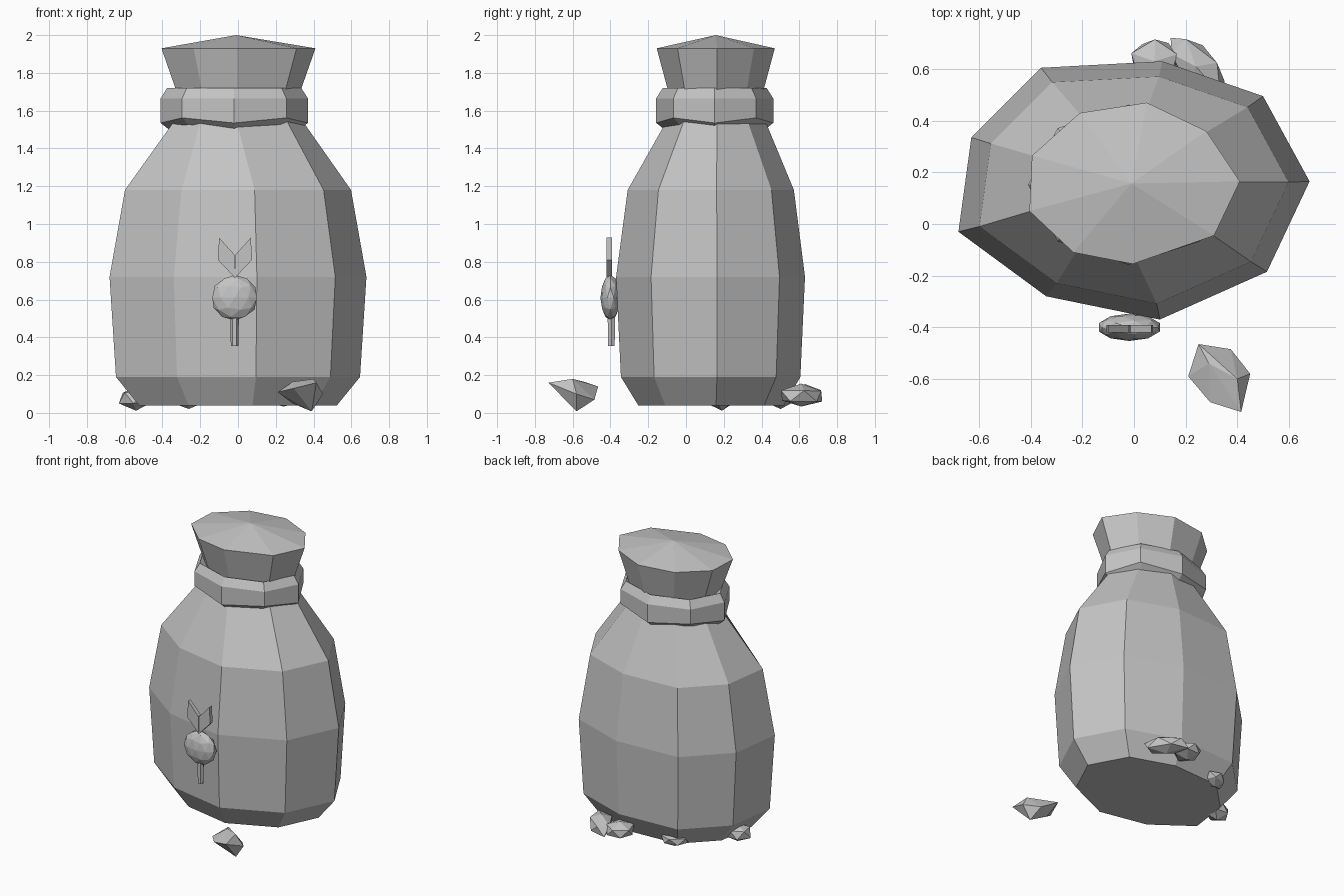
import bpy, bmesh, math, random
from mathutils import Vector

if "Cube" in bpy.data.objects:
    bpy.data.objects.remove(bpy.data.objects["Cube"])

random.seed(4)

# The whole model is one plain grey
GREY = bpy.data.materials.new("plain grey")
GREY.diffuse_color = (0.55, 0.55, 0.55, 1)
GREY.use_nodes = True
GREY.node_tree.nodes["Principled BSDF"].inputs["Base Color"].default_value = GREY.diffuse_color


def finish(name, bm):
    bmesh.ops.recalc_face_normals(bm, faces=bm.faces)
    me = bpy.data.meshes.new(name)
    bm.to_mesh(me)
    bm.free()
    me.materials.append(GREY)
    ob = bpy.data.objects.new(name, me)
    bpy.context.collection.objects.link(ob)
    return ob


def ellipse(n, cx, cy, rx, ry, z):
    return [(cx + rx * math.cos(math.tau * i / n),
             cy + ry * math.sin(math.tau * i / n), z) for i in range(n)]


def scaled(points, cy, s, z):
    return [(x * s, cy + (y - cy) * s, z) for x, y in points]


def bridge(bm, rings, closed=False):
    """Join rings of points with quads; returns the vertex rings."""
    vr = [[bm.verts.new(p) for p in r] for r in rings]
    pairs = list(zip(vr, vr[1:])) + ([(vr[-1], vr[0])] if closed else [])
    for a, b in pairs:
        for i in range(len(a)):
            j = (i + 1) % len(a)
            bm.faces.new((a[i], a[j], b[j], b[i]))
    return vr


def hull(name, points):
    bm = bmesh.new()
    for p in points:
        bm.verts.new(p)
    bmesh.ops.convex_hull(bm, input=bm.verts)
    junk = [v for v in bm.verts if not v.link_faces]
    bmesh.ops.delete(bm, geom=junk, context='VERTS')
    return finish(name, bm)


# Sack: uneven nine-sided belly, narrow neck, flared lip with a peaked top
BELLY = [(0.68, 0.165), (0.50, 0.495), (0.11, 0.63), (-0.36, 0.605), (-0.63, 0.335),
         (-0.68, -0.03), (-0.34, -0.28), (0.10, -0.37), (0.515, -0.185)]
LIP = [(0.41, 0.165), (0.28, 0.36), (0.05, 0.47), (-0.21, 0.43), (-0.395, 0.265),
       (-0.405, 0.05), (-0.235, -0.11), (-0.005, -0.155), (0.31, -0.045)]
rings = [scaled(BELLY, 0.14, s, z)
         for z, s in ((0.04, 0.77), (0.19, 0.95), (0.72, 1.0), (1.18, 0.88))]
rings += [scaled(LIP, 0.157, s, z)
          for z, s in ((1.53, 0.86), (1.62, 0.74), (1.72, 0.82), (1.93, 1.0))]
bm = bmesh.new()
vr = bridge(bm, rings)
bm.faces.new(vr[0][::-1])
apex = bm.verts.new((-0.01, 0.157, 2.0))
for i in range(9):
    bm.faces.new((vr[-1][i], vr[-1][(i + 1) % 9], apex))
finish("sack", bm)

# Tie: eight-sided chunky band around the neck, with an uneven lower edge
profile = ((1.515, 0.345, 0.265), (1.55, 0.39, 0.31), (1.665, 0.39, 0.31),
           (1.72, 0.355, 0.275), (1.66, 0.28, 0.21), (1.56, 0.28, 0.21))
rings = [ellipse(8, -0.02, 0.152, rx, ry, z) for z, rx, ry in profile]
for k in (0, 1):
    rings[k] = [(x, y, z + (0.012 if i % 2 else -0.015)) for i, (x, y, z) in enumerate(rings[k])]
bm = bmesh.new()
bridge(bm, rings, closed=True)
finish("neck_tie", bm)

# Root vegetable emblem on the front: bulb, thin root, two leaves
bm = bmesh.new()
bmesh.ops.create_icosphere(bm, subdivisions=2, radius=1)
for v in bm.verts:
    v.co = Vector((-0.018 + v.co.x * 0.124, -0.4 + v.co.y * 0.053, 0.61 + v.co.z * 0.12))
finish("emblem_bulb", bm)

bm = bmesh.new()
vr = bridge(bm, [ellipse(6, -0.018, -0.395, r, r, z) for z, r in ((0.355, 0.02), (0.52, 0.023))])
bm.faces.new(vr[0])
bm.faces.new(vr[1])
finish("emblem_root_tip", bm)

for side, name in ((-1, "left"), (1, "right")):
    outline = [(0, 0.715), (0.09, 0.81), (0.084, 0.928), (0.003, 0.838)]
    pts = [(-0.016 + side * x, y, z) for x, z in outline for y in (-0.42, -0.392)]
    hull("emblem_leaf_" + name, pts)

# Large loose seed in front
hull("seed_front", [(0.25, -0.465, 0.14), (0.375, -0.485, 0.07), (0.45, -0.58, 0.10),
                    (0.415, -0.728, 0.16), (0.295, -0.69, 0.13), (0.21, -0.59, 0.11),
                    (0.29, -0.54, 0.165), (0.40, -0.60, 0.18), (0.39, -0.58, 0.008),
                    (0.29, -0.53, 0.05)])


# Smaller seeds scattered around the base: jittered icospheres
def seed(name, centre, size, turn):
    bm = bmesh.new()
    bmesh.ops.create_icosphere(bm, subdivisions=1, radius=1)
    c, s = math.cos(turn), math.sin(turn)
    for v in bm.verts:
        k = random.uniform(0.9, 1.12)
        x, y, z = (v.co[i] * size[i] * k for i in range(3))
        v.co = Vector((centre[0] + c * x - s * y, centre[1] + s * x + c * y, centre[2] + z))
    finish(name, bm)


seed("seed_back_a", (0.08, 0.63, 0.095), (0.10, 0.10, 0.06), 0.3)
seed("seed_back_b", (0.24, 0.61, 0.09), (0.15, 0.08, 0.06), -0.85)
seed("seed_back_left", (-0.26, 0.50, 0.07), (0.095, 0.065, 0.045), 0.5)
seed("seed_left", (-0.54, 0.19, 0.08), (0.095, 0.08, 0.062), 0.2)
